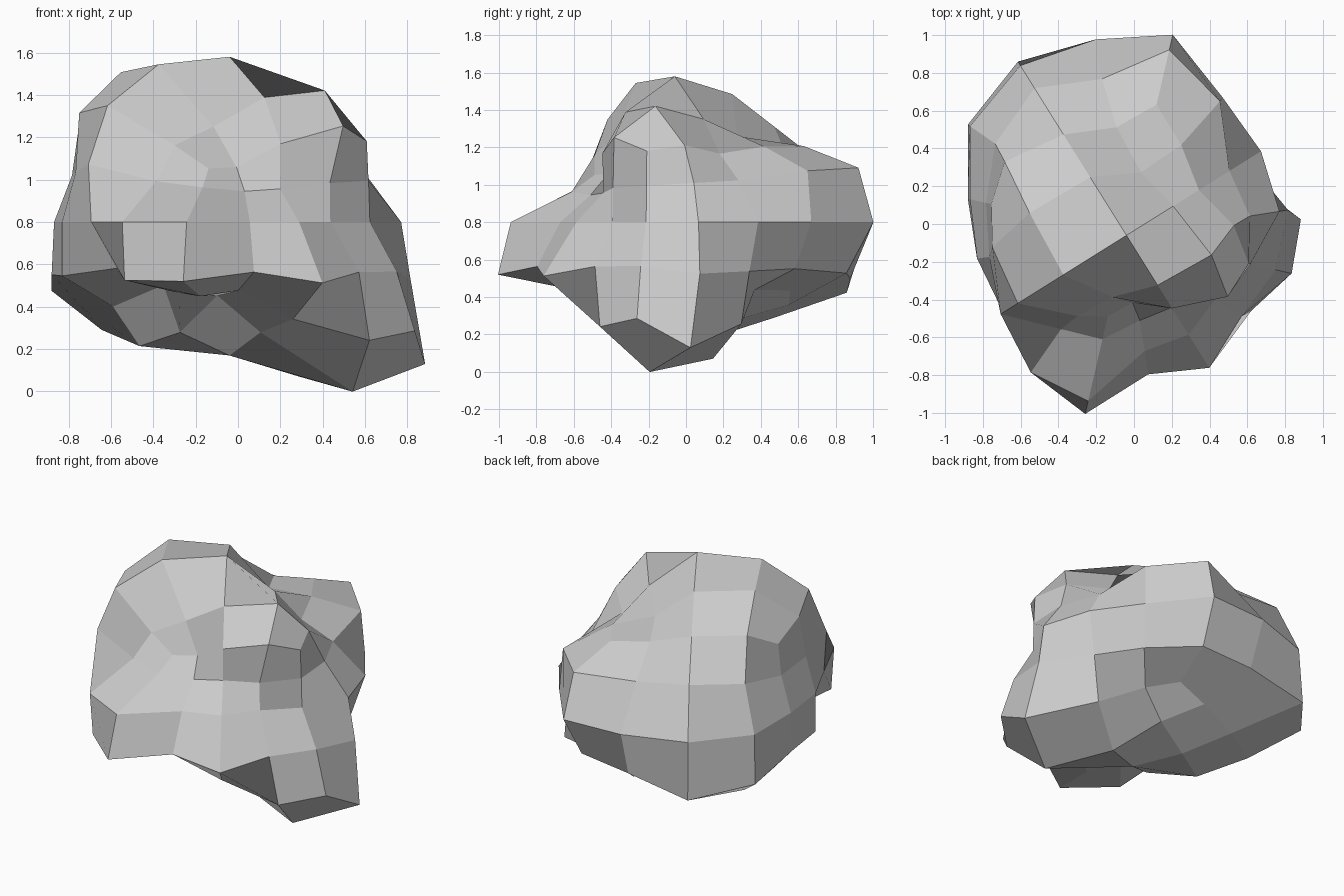
import bpy, bmesh
from math import radians, sin, cos

# A boulder: a 4x4-per-side cube-sphere, turned 32 degrees, flattened,
# with every vertex pushed in or out along its own ray from the centre.
CENTRE, TURN, FLAT = (-0.04, -0.06, 0.8), 32, 0.81

# Ray directions (horizontal, vertical, azimuth offset) within one cube side:
# side centre, quarter, corner, quarter
EQUATOR = [(1, 0, 0), (1, 0, 23.1), (1, 0, 45), (1, 0, 66.9)]
MID = [(.919, .394, 0), (.931, .365, 23.1), (.942, .336, 45), (.931, .365, 66.9)]
RIM = [(.707, .707, 0), (.746, .666, 26.8), (.816, .577, 45), (.746, .666, 63.2)]
CAP = [(.394, .919, 0), (.516, .856, 45)]

# Bumpiness: radius along each ray, going round the boulder
SIDES = [  # (directions, up or down, radii)
    (RIM, 1, [.64, .75, .87, .77, .89, 1.01, .90, .955,
              .96, .67, .54, .48, .645, .84, .815, .765]),
    (MID, 1, [.70, .93, 1.07, .90, 1.0, .91, .81, .79,
              .855, .65, .60, .49, .49, .62, .715, .71]),
    (EQUATOR, 1, [.84, .89, 1.09, 1.05, 1.06, 1.01, .85, .80,
                  .77, .885, .90, .62, .62, .58, .68, .82]),
    (MID, -1, [.82, .84, 1.0, 1.02, 1.18, 1.1, .915, .86,
               .685, .93, 1.03, .80, .90, .80, .86, .93]),
    (RIM, -1, [.95, .67, .78, .82, .89, .945, .87, .74,
               .52, .62, .75, .60, .80, 1.035, 1.1, 1.243]),
]
TOP = (.963, [.74, .663, .92, 1.02, 1.0, .65, .79, .895])
BOTTOM = (.778, [.98, .735, .80, .845, .70, .50, .70, 1.155])

bm = bmesh.new()


def vert(h, v, az, r):
    a = radians(TURN + az)
    return bm.verts.new((CENTRE[0] + r * h * cos(a),
                         CENTRE[1] + r * h * sin(a),
                         CENTRE[2] + r * v * FLAT))


def ring(dirs, up, radii):
    n = len(dirs)
    return [vert(dirs[k % n][0], up * dirs[k % n][1],
                 90 * (k // n) + dirs[k % n][2], r)
            for k, r in enumerate(radii)]


def cap(rim, up, pole_radius, radii):
    pole = vert(0, up, 0, pole_radius)
    c = ring(CAP, up, radii)
    for m in range(4):
        a, d, b = c[2 * m], c[2 * m + 1], c[(2 * m + 2) % 8]
        e = [rim[(4 * m + i) % 16] for i in range(5)]
        for quad in ((pole, a, d, b), (a, e[0], e[1], d),
                     (d, e[1], e[2], e[3]), (d, e[3], e[4], b)):
            bm.faces.new(quad)


# Sides
rings = [ring(*s) for s in SIDES]
for hi, lo in zip(rings, rings[1:]):
    for k in range(16):
        j = (k + 1) % 16
        bm.faces.new((hi[k], lo[k], lo[j], hi[j]))

# Top and underside
cap(rings[0], 1, *TOP)
cap(rings[-1], -1, *BOTTOM)

bmesh.ops.recalc_face_normals(bm, faces=bm.faces[:])
mesh = bpy.data.meshes.new("boulder")
bm.to_mesh(mesh)
bm.free()
bpy.context.collection.objects.link(bpy.data.objects.new("boulder", mesh))
